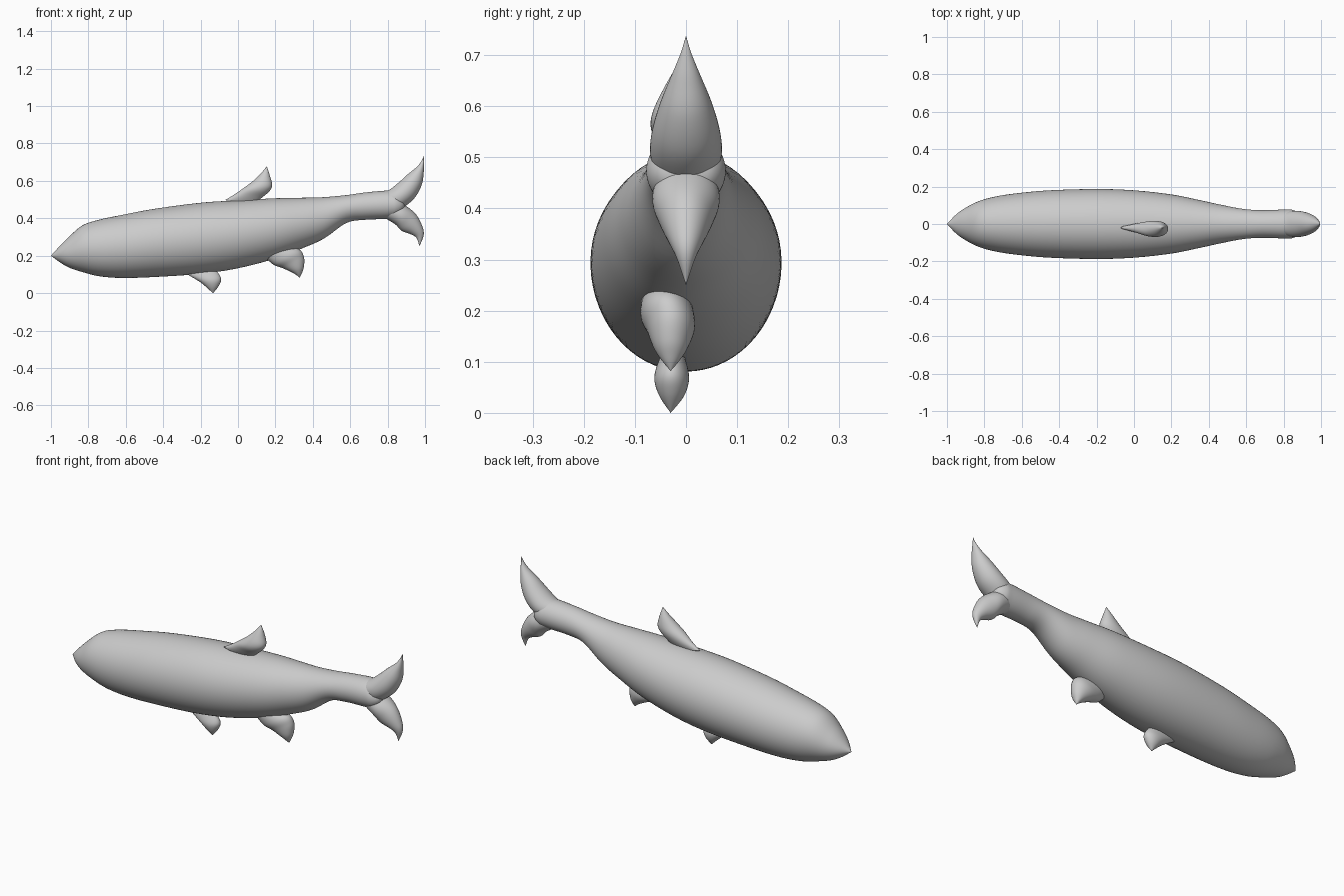
import bpy, bmesh, math


def spline(a, b, c, d, t):
    """Catmull-Rom blend of four tuples."""
    return [0.5 * (2 * q + (r - p) * t + (2 * p - 5 * q + 4 * r - s) * t * t
                   + (3 * q - p - 3 * r + s) * t ** 3) for p, q, r, s in zip(a, b, c, d)]


def loft(name, sections, sides=40, steps=6):
    """Each section: edge A (x, z), edge B (x, z), centre y, half thickness."""
    pts = [sections[0]] + sections + [sections[-1]]
    dense = []
    for i in range(len(sections) - 1):
        for k in range(steps):
            dense.append(spline(*pts[i:i + 4], k / steps))
    dense.append(list(sections[-1]))
    bm = bmesh.new()
    rings = []
    for ax, az, bx, bz, y, h in dense:
        ring = []
        for j in range(sides):
            a = 2 * math.pi * j / sides
            u = math.cos(a) / 2
            ring.append(bm.verts.new(((ax + bx) / 2 + (ax - bx) * u,
                                      y + max(h, 0.0) * math.sin(a),
                                      (az + bz) / 2 + (az - bz) * u)))
        rings.append(ring)
    for r, s in zip(rings, rings[1:]):
        for j in range(sides):
            k = (j + 1) % sides
            bm.faces.new((r[j], r[k], s[k], s[j]))
    bm.faces.new(rings[0])
    bm.faces.new(rings[-1])
    bmesh.ops.remove_doubles(bm, verts=bm.verts, dist=0.0002)
    bmesh.ops.recalc_face_normals(bm, faces=bm.faces)
    for f in bm.faces:
        f.smooth = True
    me = bpy.data.meshes.new(name)
    bm.to_mesh(me)
    bm.free()
    ob = bpy.data.objects.new(name, me)
    bpy.context.collection.objects.link(ob)
    return ob


# Body: x, top z, bottom z, half width
profile = [
    (-1.0, .20, .20, 0), (-.95, .255, .163, .052), (-.9, .305, .135, .087),
    (-.83, .363, .112, .122), (-.74, .393, .09, .147), (-.62, .418, .081, .165),
    (-.45, .450, .086, .18), (-.2, .483, .103, .187), (0, .496, .133, .18),
    (.2, .507, .185, .158), (.35, .51, .242, .128), (.46, .513, .292, .104),
    (.58, .524, .375, .081), (.68, .538, .392, .074), (.8, .548, .397, .077),
    (.85, .54, .405, .075), (.885, .505, .435, .05), (.895, .47, .47, 0)]
loft("body", [(x, t, x, b, 0, w) for x, t, b, w in profile], sides=64)

# Forked tail: upper and lower lobes
loft("tail_upper_lobe", [
    (.76, .53, .82, .42, 0, .055), (.81, .553, .89, .462, 0, .07),
    (.86, .592, .945, .51, 0, .066), (.905, .633, .982, .578, 0, .05),
    (.955, .674, .993, .645, 0, .028), (.982, .708, .995, .695, 0, .011),
    (.995, .738, .995, .738, 0, 0)])
loft("tail_lower_lobe", [
    (.77, .41, .82, .51, 0, .055), (.84, .368, .895, .468, 0, .066),
    (.875, .333, .95, .423, 0, .052), (.925, .314, .983, .363, 0, .034),
    (.955, .294, .993, .312, 0, .018), (.97, .25, .97, .25, 0, 0)])

# Dorsal fin, swept back
loft("dorsal_fin", [
    (-.07, .497, .09, .48, -.02, .015), (-.02, .527, .13, .512, -.022, .03),
    (.03, .562, .168, .545, -.026, .042), (.075, .595, .183, .577, -.026, .04),
    (.12, .637, .172, .622, -.022, .024), (.152, .676, .155, .676, -.02, 0)])

# Belly fins, swept back
loft("pelvic_fin", [
    (-.285, .108, -.15, .15, -.025, .015), (-.24, .082, -.11, .112, -.027, .028),
    (-.2, .057, -.09, .075, -.028, .034), (-.165, .028, -.103, .038, -.028, .024),
    (-.135, 0, -.133, 0, -.03, 0)])
loft("anal_fin", [
    (.14, .195, .24, .26, -.04, .045), (.19, .152, .325, .235, -.037, .052),
    (.235, .135, .352, .195, -.03, .047), (.28, .115, .353, .145, -.03, .034),
    (.31, .098, .343, .11, -.03, .018), (.33, .082, .33, .082, -.03, 0)])
